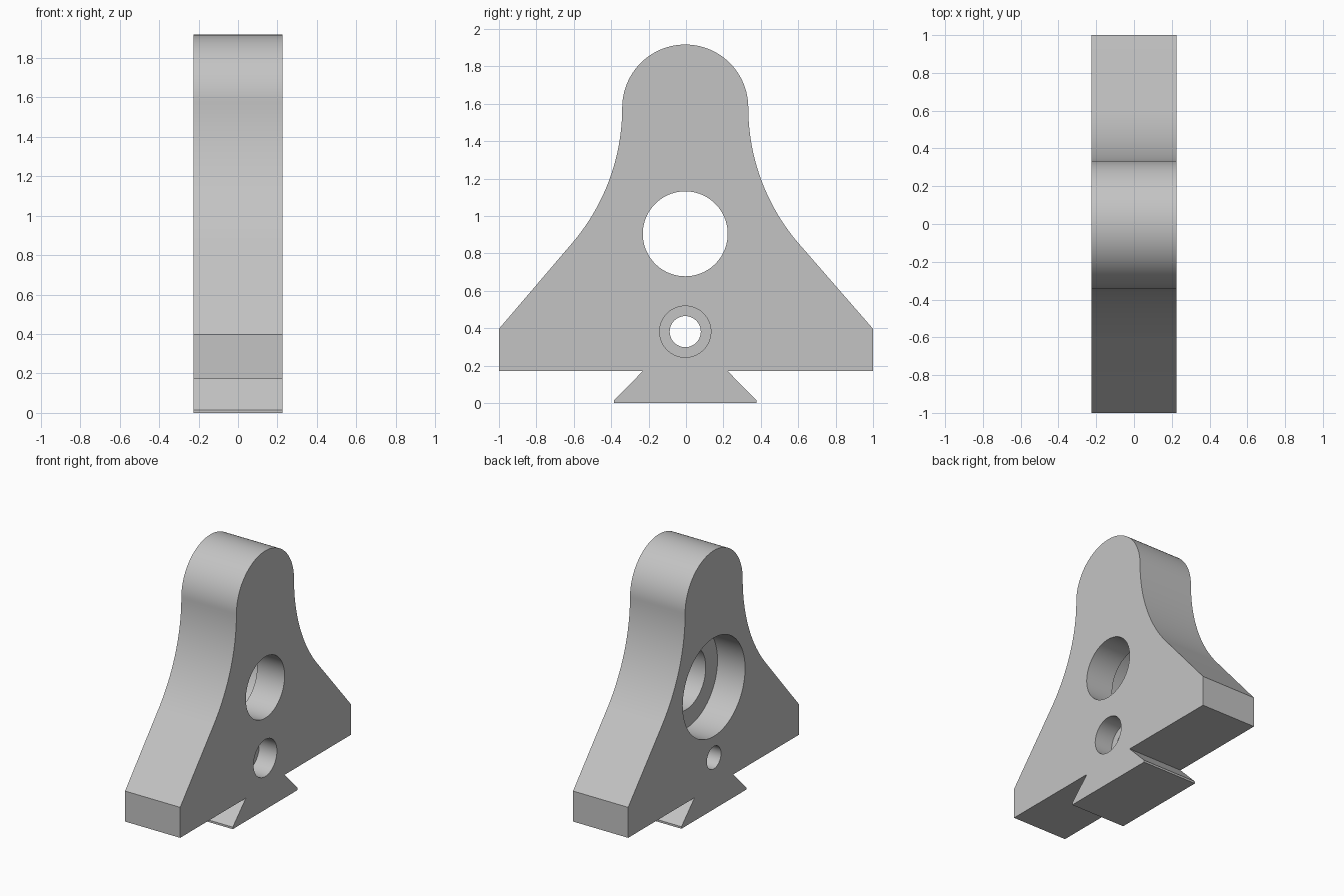
import bpy
import bmesh
from math import sin, cos, pi, radians
from mathutils import Matrix, Vector

cube = bpy.data.objects.get("Cube")
if cube:
    bpy.data.objects.remove(cube, do_unlink=True)

HALF = 0.226             # half of the plate thickness
MID = -0.004             # y of the crown and hole centres
CROWN_R, CROWN_Z = 0.337, 1.58
FLANK_R, FLANK_ANGLE = 1.115, radians(40)

grey = bpy.data.materials.new("plain grey")
grey.use_nodes = True
colour = (0.55, 0.55, 0.55, 1)
grey.diffuse_color = colour
grey.node_tree.nodes["Principled BSDF"].inputs["Base Color"].default_value = colour


def make_object(name, bm):
    bmesh.ops.recalc_face_normals(bm, faces=bm.faces)
    mesh = bpy.data.meshes.new(name)
    bm.to_mesh(mesh)
    bm.free()
    mesh.materials.append(grey)
    obj = bpy.data.objects.new(name, mesh)
    bpy.context.collection.objects.link(obj)
    return obj


def half_profile(side):
    """Outline of one side, from the foot up to the crown."""
    pts = [(MID + side * 0.38, 0), (MID + side * 0.38, 0.015),   # dovetail
           (MID + side * 0.227, 0.171),
           (side, 0.171), (side, 0.397)]                         # base ends
    steps = 28
    for i in range(steps, 0, -1):                                # hollow flank
        a = FLANK_ANGLE * i / steps
        pts.append((MID + side * (CROWN_R + FLANK_R * (1 - cos(a))),
                    CROWN_Z - FLANK_R * sin(a)))
    for i in range(32):                                          # round crown
        a = pi / 2 * i / 32
        pts.append((MID + side * CROWN_R * cos(a), CROWN_Z + CROWN_R * sin(a)))
    return pts


# Bracket plate: the outline extruded through its thickness
outline = half_profile(1) + [(MID, CROWN_Z + CROWN_R)] + half_profile(-1)[::-1]
bm = bmesh.new()
face = bm.faces.new([bm.verts.new((-HALF, y, z)) for y, z in outline])
extruded = bmesh.ops.extrude_face_region(bm, geom=[face])["geom"]
bmesh.ops.translate(bm, vec=Vector((2 * HALF, 0, 0)),
                    verts=[v for v in extruded if isinstance(v, bmesh.types.BMVert)])
bracket = make_object("bracket_plate", bm)


def drill(name, radius, z, x0, x1):
    """Cut a round hole along x, from x0 to x1."""
    bm = bmesh.new()
    place = Matrix.Translation(((x0 + x1) / 2, MID, z)) @ Matrix.Rotation(pi / 2, 4, "Y")
    bmesh.ops.create_cone(bm, cap_ends=True, segments=96, radius1=radius,
                          radius2=radius, depth=x1 - x0, matrix=place)
    cutter = make_object(name, bm)
    cutter.hide_render = True
    mod = bracket.modifiers.new(name, "BOOLEAN")
    mod.operation = "DIFFERENCE"
    mod.solver = "EXACT"
    mod.object = cutter
    bpy.ops.object.modifier_apply(modifier=mod.name)
    bpy.data.objects.remove(cutter, do_unlink=True)


bpy.context.view_layer.objects.active = bracket
bracket.select_set(True)

# Large bore with its recess on the -x face
drill("large_bore", 0.227, 0.905, -0.5, 0.5)
drill("large_recess", 0.365, 0.905, -0.5, 0)
# Small bolt hole with its recess on the +x face
drill("bolt_hole", 0.083, 0.382, -0.5, 0.5)
drill("bolt_recess", 0.137, 0.382, HALF - 0.145, 0.5)

bpy.ops.object.shade_smooth_by_angle(angle=radians(25))
